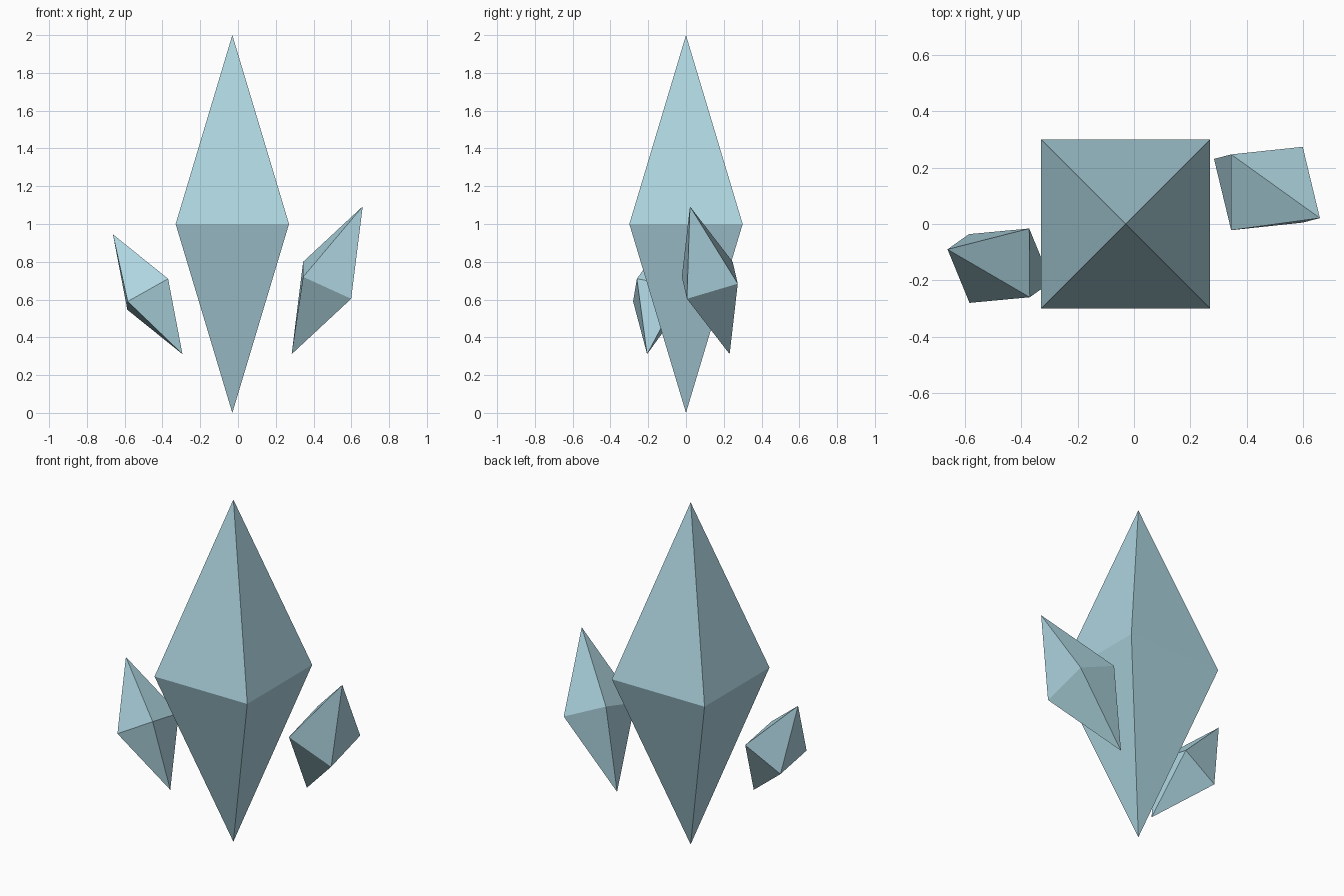
import bpy
import bmesh
from mathutils import Vector

cube = bpy.data.objects.get("Cube")
if cube:
    bpy.data.objects.remove(cube, do_unlink=True)

# Pale blue crystal material
ice = bpy.data.materials.new("pale_ice_blue")
ice.use_nodes = True
colour = (0.42, 0.66, 0.74, 1.0)
ice.diffuse_color = colour
bsdf = next(n for n in ice.node_tree.nodes if n.type == "BSDF_PRINCIPLED")
bsdf.inputs["Base Color"].default_value = colour
bsdf.inputs["Roughness"].default_value = 0.6


def crystal(name, centre, axis, diagonal_a, diagonal_b):
    """Four-sided double pyramid: half axis to the tip, two half diagonals of the waist."""
    axis, a, b = Vector(axis), Vector(diagonal_a), Vector(diagonal_b)
    bm = bmesh.new()
    tips = [bm.verts.new(axis), bm.verts.new(-axis)]
    waist = [bm.verts.new(p) for p in (a, b, -a, -b)]
    for i in range(4):
        for tip in tips:
            bm.faces.new((waist[i], waist[(i + 1) % 4], tip))
    bmesh.ops.recalc_face_normals(bm, faces=bm.faces)
    mesh = bpy.data.meshes.new(name)
    bm.to_mesh(mesh)
    bm.free()
    mesh.materials.append(ice)
    obj = bpy.data.objects.new(name, mesh)
    obj.location = centre
    bpy.context.collection.objects.link(obj)
    return obj


# Large upright crystal
crystal("main_crystal", (-0.03, 0, 1), (0, 0, 1), (0.3, 0.3, 0), (-0.3, 0.3, 0))

# Smaller tilted crystals floating on either side
crystal("left_crystal", (0.472, 0.126, 0.702), (0.188, -0.105, 0.391),
        (-0.127, -0.148, 0.018), (-0.127, 0.121, 0.098))
crystal("right_crystal", (-0.478, -0.148, 0.628), (-0.184, 0.058, 0.317),
        (0.108, -0.112, 0.082), (-0.106, -0.132, -0.038))
